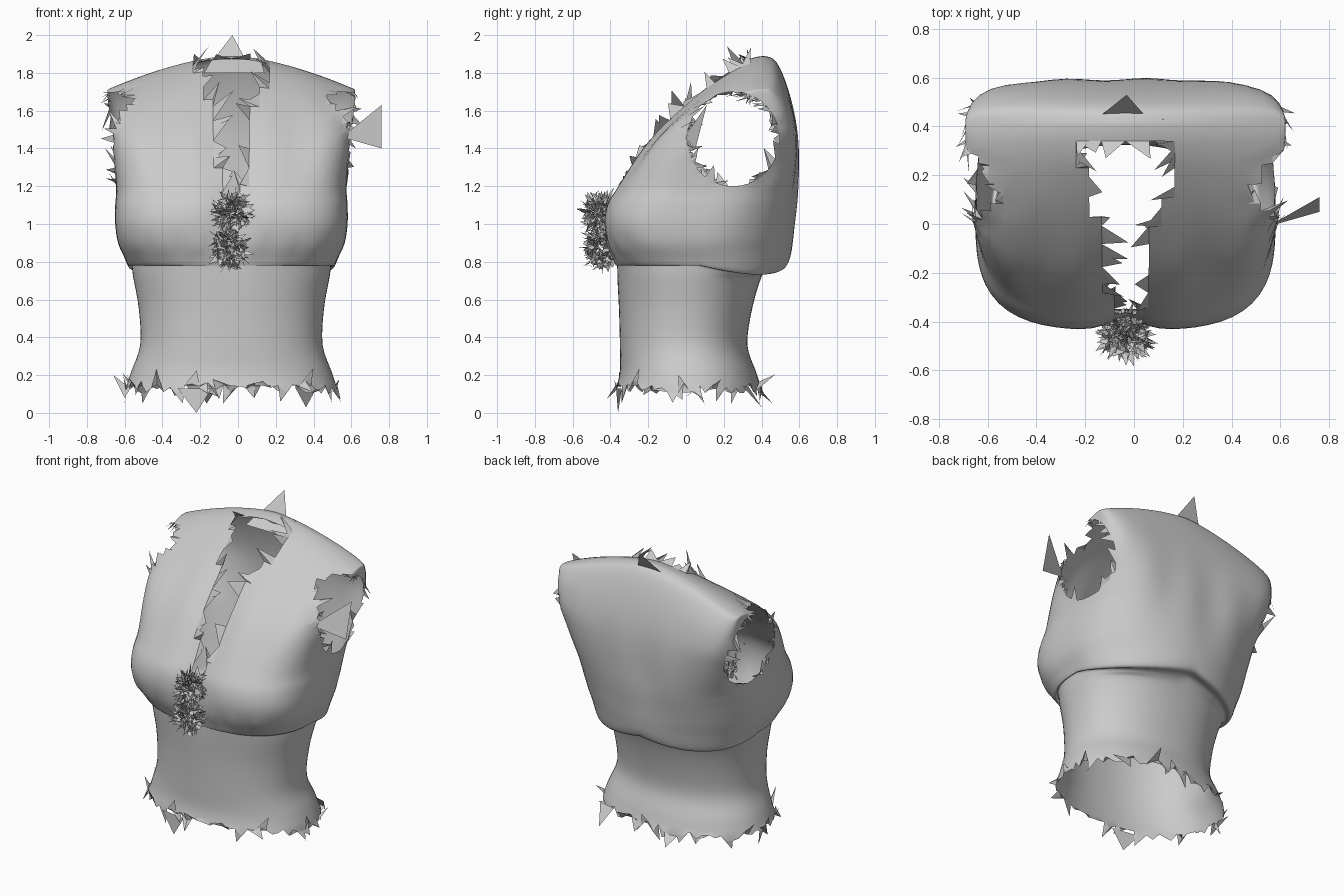
import bpy, bmesh, math, random
from mathutils import Vector

if "Cube" in bpy.data.objects:
    bpy.data.objects.remove(bpy.data.objects["Cube"])

random.seed(7)
CX = -0.035   # garment sits slightly off centre
N, SUB = 84, 4

# z, half width, front y, back y, front squareness, back squareness, shoulder slope
RINGS = [
    (.13, .56, -.37, .40, 2.2, 2.2, 0), (.22, .53, -.35, .37, 2.2, 2.2, 0),
    (.36, .483, -.35, .325, 2.2, 2.2, 0), (.55, .49, -.355, .35, 2.2, 2.2, 0),
    (.72, .52, -.365, .40, 2.3, 2.2, 0), (.79, .53, -.37, .45, 2.4, 2.1, 0),
    (.78, .545, -.375, .52, 2.6, 2.0, 0), (.82, .565, -.39, .55, 2.9, 2.0, 0),
    (.90, .60, -.42, .565, 3.2, 2.1, 0), (1.0, .615, -.435, .575, 3.4, 2.3, 0),
    (1.1, .615, -.42, .585, 3.3, 2.6, 0), (1.2, .61, -.36, .59, 3.3, 3.1, 0),
    (1.4, .63, -.22, .593, 4.0, 4.4, .03), (1.55, .643, -.09, .58, 5, 6, .10),
    (1.7, .65, .07, .545, 6, 7, .18), (1.82, .655, .23, .50, 6, 7, .28),
    (1.875, .655, .34, .46, 6, 7, .33), (1.89, .65, .41, .41, 6, 7, .35)]


def catmull(a, b, c, d, t):
    return .5 * (2 * b + (c - a) * t + (2 * a - 5 * b + 4 * c - d) * t * t
                 + (3 * b - a - 3 * c + d) * t ** 3)


def ring_params():
    last = len(RINGS) - 1
    for i in range(last):
        p = [RINGS[min(max(i + k, 0), last)] for k in (-1, 0, 1, 2)]
        for s in range(SUB):
            yield [catmull(*col, s / SUB) for col in zip(*p)]
    yield list(RINGS[-1])


def garment_point(i, z, w, yf, yb, nf, nb, k):
    a = 2 * math.pi * i / N
    c, s = math.cos(a), math.sin(a)
    if yb - yf < .001:                    # shoulder ridge: same curve both ways
        nb = nf
    n = nb if s > 0 else nf
    r = (abs(c) ** n + abs(s) ** n) ** (-1 / n)
    x = w * c * r
    y = (yf + yb) / 2 + (yb - yf) / 2 * s * r
    zz = z - k * abs(x) ** 1.6
    if s > 0:   # hem of the upper layer dips at the back corners; back folds
        zz -= .05 * abs(math.sin(2 * a)) * math.exp(-((z - .79) / .05) ** 2)
        y += .006 * math.sin(x * 19) * math.exp(-((z - 1.25) / .25) ** 2) * s
    else:       # cleft between the cups, gathers below them, soft chest folds
        y += .05 * math.exp(-(x / .1) ** 2 - ((z - 1.08) / .2) ** 2)
        y -= .008 * math.sin(x * 40) * math.exp(-((z - .88) / .06) ** 2) * s
        y -= .012 * math.sin(abs(x) * 22) * math.exp(-((z - 1.45) / .2) ** 2) * s
    return Vector((CX + x, y, zz))


def add_object(name, bm):
    me = bpy.data.meshes.new(name)
    bm.to_mesh(me)
    bm.free()
    ob = bpy.data.objects.new(name, me)
    bpy.context.collection.objects.link(ob)
    return ob


# Bodice shell: waist band, cups, back and shoulders
bm = bmesh.new()
rows = [[bm.verts.new(garment_point(i, *p)) for i in range(N)]
        for p in ring_params()]
for lo, hi in zip(rows, rows[1:]):
    for i in range(N):
        j = (i + 1) % N
        bm.faces.new((lo[i], lo[j], hi[j], hi[i]))
bmesh.ops.remove_doubles(bm, verts=bm.verts, dist=.0008)   # close shoulder ridge

# Armholes and the torn neck opening
AY, AZ, RY, RZ = .25, 1.45, .245, .25


def neck_half_width(z):
    pts = [(1.12, .03), (1.3, .085), (1.6, .10), (1.72, .17), (1.95, .21)]
    for (z0, w0), (z1, w1) in zip(pts, pts[1:]):
        if z0 <= z <= z1:
            return w0 + (w1 - w0) * (z - z0) / (z1 - z0)
    return 0


def in_hole(f):
    p = f.calc_center_median()
    arm = abs(p.x - CX) > .35 and ((p.y - AY) / RY) ** 2 + ((p.z - AZ) / RZ) ** 2 < 1
    neck = p.y < .34 and abs(p.x + .025) < neck_half_width(p.z)
    return arm or neck


bmesh.ops.delete(bm, geom=[f for f in bm.faces if in_hole(f)], context='FACES')
for v in bm.verts:
    if v.is_boundary:
        if abs(v.co.x - CX) > .35 and v.co.z > 1.1:   # snap to clean armhole oval
            dy, dz = (v.co.y - AY) / RY, (v.co.z - AZ) / RZ
            d = math.hypot(dy, dz)
            if d < 1.3:
                v.co.y, v.co.z = AY + RY * dy / d, AZ + RZ * dz / d
        elif v.co.z < .3:                             # ragged lower edge
            v.co.z += random.uniform(-.03, .04)

# Torn edges: loose triangular scraps along every open border
scraps = bmesh.new()


def scrap(*pts):
    scraps.faces.new([scraps.verts.new(p) for p in pts])


bm.normal_update()
for v in bm.verts:
    if not v.is_boundary:
        continue
    border = [e for e in v.link_edges if e.is_boundary]
    if len(border) != 2 or random.random() > .4:
        continue
    a, b = (e.other_vert(v).co for e in border)
    inner = sum((f.calc_center_median() for f in v.link_faces), Vector()) / len(v.link_faces)
    out = (v.co - inner).normalized()
    side = (b - a).normalized()
    size, lift = random.uniform(.03, .085), random.uniform(-.4, .7)
    if abs(v.co.x) < .3 and v.co.z > 1.1:   # neckline scraps stand forward
        size, lift = size * 1.3, random.uniform(.2, 1.1)
    tip = v.co + out * size + v.normal * lift * size + side * random.uniform(-.06, .06)
    if v.co.z < .3:
        tip.z = max(tip.z, .05)
    scrap(a, v.co, tip)
    scrap(v.co, b, tip)

# Largest scraps: back of neck, arm, hem
scrap((-.13, .45, 1.87), (.04, .45, 1.87), (-.03, .53, 2.0))
scrap((.55, -.01, 1.46), (.76, .11, 1.63), (.76, .05, 1.40))
scrap((-.32, -.34, .13), (-.14, -.37, .13), (-.22, -.36, 0))
scrap((-.57, .05, .13), (-.66, .10, .20), (-.60, .0, .08))
scrap((.30, .33, .14), (.42, .30, .14), (.36, .40, .03))
scrap((-.18, .34, 1.80), (.14, .34, 1.80), (.12, .43, 1.87))
scrap((-.18, .34, 1.80), (.12, .43, 1.87), (-.14, .43, 1.87))
add_object("torn_edges", scraps)

bodice = add_object("bodice", bm)
bpy.context.view_layer.objects.active = bodice
bodice.select_set(True)
bpy.ops.object.shade_smooth_by_angle(angle=math.radians(60))

# Crumpled knot at the centre front, two lobes of tiny shards
knot = bmesh.new()


def rand_dir():
    return Vector([random.gauss(0, 1) for _ in range(3)]).normalized()


for centre, rad in (((-.03, -.46, 1.06), (.085, .075, .10)),
                    ((-.045, -.45, .87), (.085, .07, .10))):
    for _ in range(330):
        d = rand_dir()
        r = random.uniform(.45, 1)
        base = Vector([c + q * k * r for c, q, k in zip(centre, d, rad)])
        t = rand_dir() * random.uniform(.012, .03)
        tip = base + (d + rand_dir() * .9) * random.uniform(.015, .045)
        knot.faces.new([knot.verts.new(p) for p in (base - t, base + t, tip)])
add_object("front_knot", knot)
